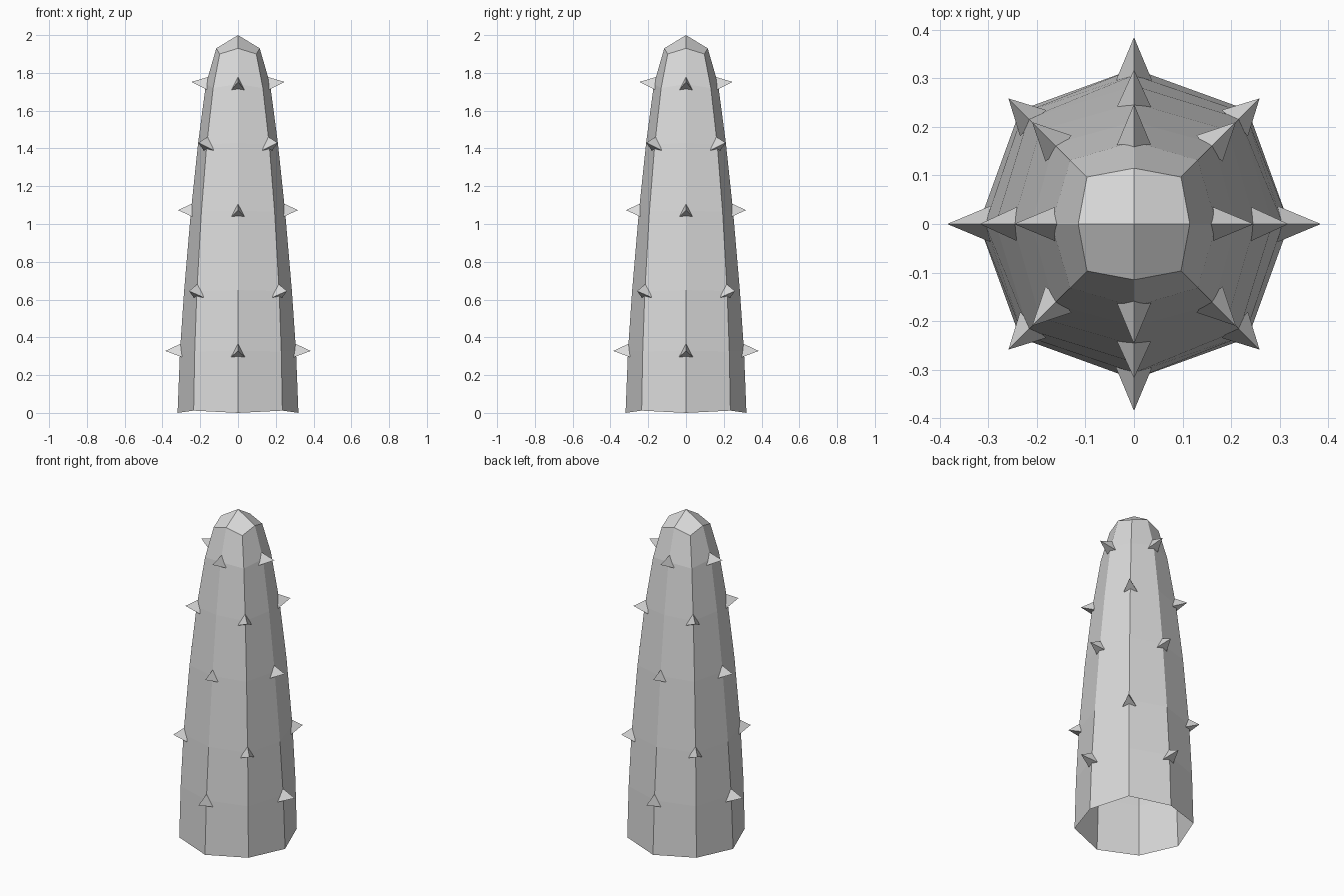
import bpy, bmesh, math
from mathutils import Matrix, Vector

cube = bpy.data.objects.get("Cube")
if cube:
    bpy.data.objects.remove(cube, do_unlink=True)

grey = bpy.data.materials.new("light grey")
grey.use_nodes = True
grey.diffuse_color = (0.7, 0.7, 0.7, 1)
grey.node_tree.nodes["Principled BSDF"].inputs["Base Color"].default_value = (0.7, 0.7, 0.7, 1)


def finish(bm, name):
    mesh = bpy.data.meshes.new(name)
    bm.to_mesh(mesh)
    bm.free()
    mesh.materials.append(grey)
    obj = bpy.data.objects.new(name, mesh)
    bpy.context.collection.objects.link(obj)
    return obj


# Tapered eight-sided stem, open below: (z, radius) on the axes, then on the diagonals
axis_profile = [(0, 0.32), (0.33, 0.307), (0.65, 0.285), (1.07, 0.249),
                (1.43, 0.211), (1.74, 0.17), (1.93, 0.115)]
diagonal_profile = [(0.012, 0.332), (0.325, 0.324), (0.645, 0.308), (1.065, 0.274),
                    (1.42, 0.234), (1.72, 0.186), (1.90, 0.137)]
bm = bmesh.new()
rings = []
for even, odd in zip(axis_profile, diagonal_profile):
    ring = []
    for i in range(8):
        z, r = odd if i % 2 else even
        a = i * math.pi / 4
        ring.append(bm.verts.new((r * math.cos(a), r * math.sin(a), z)))
    rings.append(ring)
for low, high in zip(rings, rings[1:]):
    for i in range(8):
        j = (i + 1) % 8
        bm.faces.new((low[i], low[j], high[j], high[i]))

# Four-panel cap rising to the peak
peak = bm.verts.new((0, 0, 2))
for i in range(0, 8, 2):
    bm.faces.new((rings[-1][i], rings[-1][i + 1], rings[-1][(i + 2) % 8], peak))
finish(bm, "stem")


# Three-sided thorns: tip radius, surface radius and height of each row
def thorn(name, angle, tip_r, base_r, z, lean):
    bm = bmesh.new()
    tip = bm.verts.new((tip_r, 0, z))
    top = bm.verts.new((base_r - 0.012 - lean, 0, z + 0.042 - lean))
    left = bm.verts.new((base_r - 0.014, 0.038, z - 0.034 - lean))
    right = bm.verts.new((base_r - 0.014, -0.038, z - 0.034 - lean))
    for f in ((tip, top, left), (tip, right, top), (tip, left, right), (top, right, left)):
        bm.faces.new(f)
    bmesh.ops.recalc_face_normals(bm, faces=bm.faces)
    bm.transform(Matrix.Rotation(angle, 4, 'Z'))
    finish(bm, name)


rows = [(0.385, 0.308, 0.328, 0, 0), (0.366, 0.308, 0.645, 0, 1), (0.318, 0.249, 1.073, 0.003, 0),
        (0.297, 0.234, 1.43, 0.006, 1), (0.247, 0.17, 1.752, 0.012, 0)]
for n, (tip_r, base_r, z, lean, diagonal) in enumerate(rows):
    for i in range(4):
        angle = i * math.pi / 2 + diagonal * math.pi / 4
        thorn(f"thorn_row{n + 1}_{i + 1}", angle, tip_r, base_r, z, lean)
